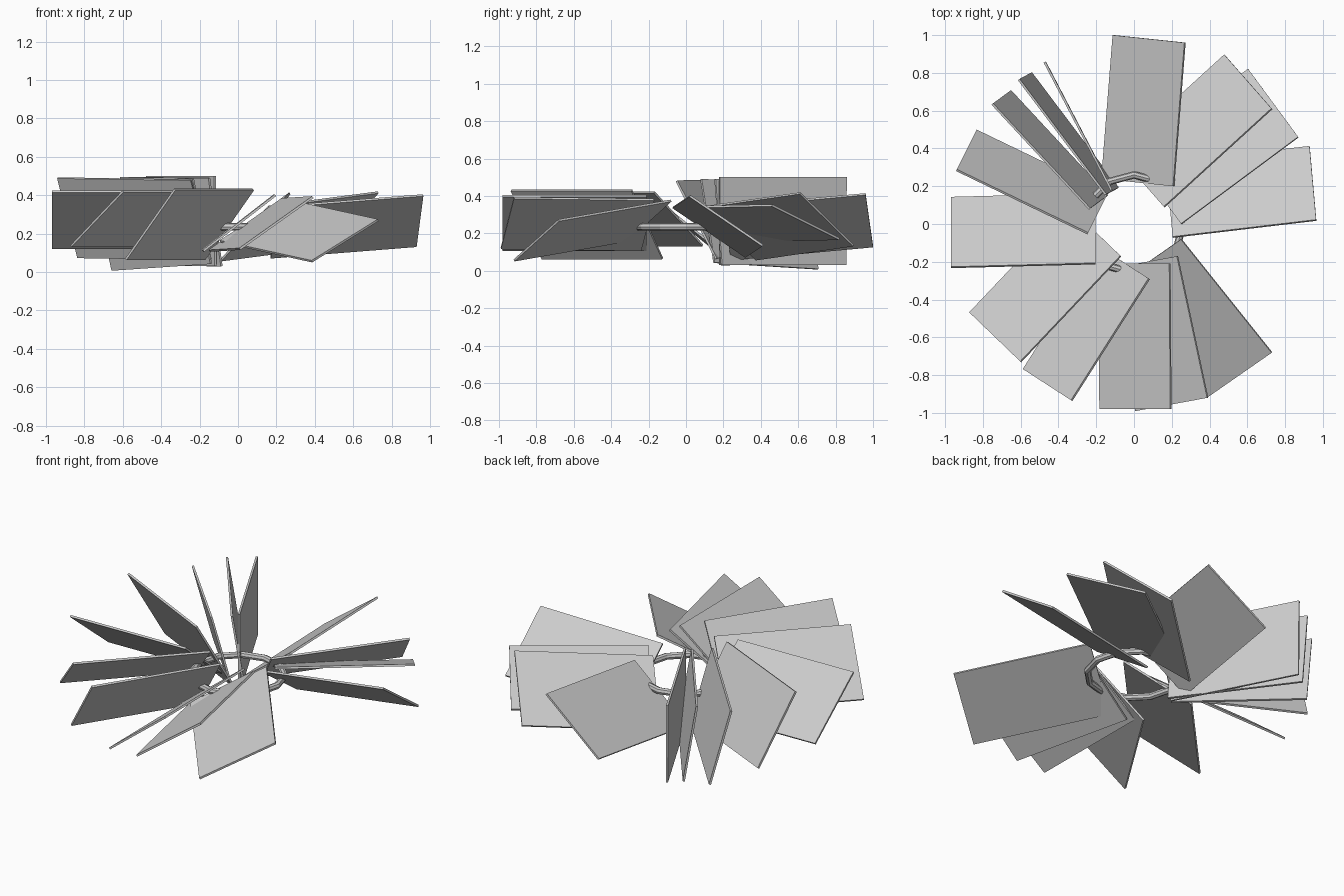
import bpy, bmesh, math
from mathutils import Vector

if "Cube" in bpy.data.objects:
    bpy.data.objects.remove(bpy.data.objects["Cube"])

THICK = 0.012


def plate(name, high_out, low_out, high_in):
    """Thin rectangular leaf given by three of its corners."""
    a, b, c = Vector(high_out), Vector(low_out), Vector(high_in)
    d = b + c - a
    n = (b - a).cross(c - a).normalized() * (THICK / 2)
    bm = bmesh.new()
    up = [bm.verts.new(p + n) for p in (a, b, d, c)]
    dn = [bm.verts.new(p - n) for p in (a, b, d, c)]
    bm.faces.new(up)
    bm.faces.new(dn[::-1])
    for i in range(4):
        j = (i + 1) % 4
        bm.faces.new((up[j], up[i], dn[i], dn[j]))
    bmesh.ops.recalc_face_normals(bm, faces=bm.faces[:])
    me = bpy.data.meshes.new(name)
    bm.to_mesh(me)
    bm.free()
    bpy.context.collection.objects.link(bpy.data.objects.new(name, me))


# leaves: outer raised corner, outer lowered corner, inner raised corner
leaves = [
    ((.27, .96, .41), (-.11, 1.0, .13), (.21, .20, .34)),
    ((.73, .61, .415), (.48, .895, .135), (.16, .09, .34)),
    ((.87, .46, .35), (.605, .82, .17), (.25, .0, .34)),
    ((.965, .02, .40), (.93, .41, .135), (.205, -.07, .34)),
    ((.73, -.68, .27), (.385, -.92, .055), (.25, -.08, .375)),
    ((.39, -.92, .39), (.01, -.99, .12), (.23, -.17, .38)),
    ((.195, -.98, .40), (-.18, -.98, .11), (.19, -.21, .40)),
    ((-.33, -.935, .43), (-.585, -.77, .065), (.08, -.29, .43)),
    ((-.60, -.73, .42), (-.87, -.47, .135), (-.07, -.17, .42)),
    ((-.97, -.23, .42), (-.97, .14, .125), (-.205, -.21, .42)),
    ((-.94, .285, .49), (-.835, .495, .075), (-.245, -.05, .48)),
    ((-.75, .635, .455), (-.655, .705, .008), (-.235, .08, .49)),
    ((-.61, .765, .495), (-.545, .80, .035), (-.15, .155, .49)),
    ((-.473, .857, .50), (-.47, .855, .03), (-.12, .18, .50)),
]
for i, corners in enumerate(leaves):
    plate(f"leaf_{i + 1:02d}", *corners)

# binding ring threaded through the inner ends of the leaves
bpy.ops.mesh.primitive_torus_add(major_segments=12, minor_segments=8,
                                 major_radius=0.26, minor_radius=0.02,
                                 location=(0, 0, 0.235))
bpy.context.object.name = "binding_ring"
